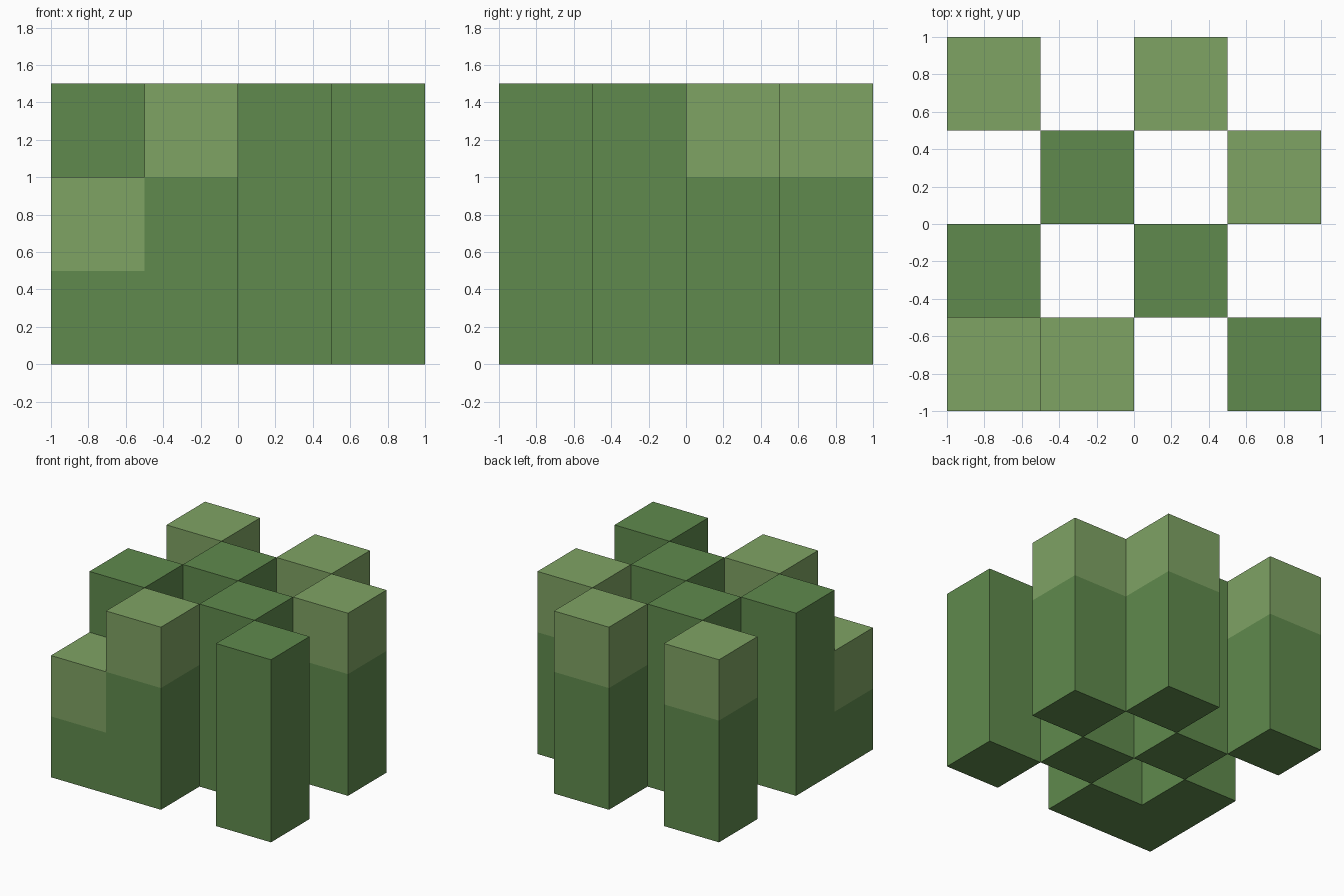
import bpy, bmesh
from mathutils import Vector

if "Cube" in bpy.data.objects:
    bpy.data.objects.remove(bpy.data.objects["Cube"])

CELL = 0.5
# Column heights in cells, rows from front (-y) to back (+y)
HEIGHTS = ["2303", "3030", "0303", "3030"]
# Columns whose top cell is the light green
CAPPED = ["1100", "0000", "0001", "1010"]
DIRECTIONS = [(1, 0, 0), (-1, 0, 0), (0, 1, 0), (0, -1, 0), (0, 0, 1), (0, 0, -1)]


def make_material(name, color):
    mat = bpy.data.materials.new(name)
    mat.diffuse_color = (*color, 1)
    mat.use_nodes = True
    mat.node_tree.nodes["Principled BSDF"].inputs["Base Color"].default_value = mat.diffuse_color
    return mat


def build_cells(name, cells, filled, mat):
    """Make one object from grid cells, keeping only the exposed faces."""
    bm = bmesh.new()
    for cell in cells:
        centre = Vector(((cell[0] - 1.5) * CELL, (cell[1] - 1.5) * CELL, (cell[2] + 0.5) * CELL))
        for d in DIRECTIONS:
            if tuple(c + o for c, o in zip(cell, d)) in filled:
                continue
            n = Vector(d)
            u = Vector((d[1], d[2], d[0]))
            v = n.cross(u)
            corners = [(-1, -1), (1, -1), (1, 1), (-1, 1)]
            bm.faces.new([bm.verts.new(centre + (n + u * a + v * b) * CELL / 2)
                          for a, b in corners])
    bmesh.ops.remove_doubles(bm, verts=bm.verts, dist=0.001)
    mesh = bpy.data.meshes.new(name)
    bm.to_mesh(mesh)
    bm.free()
    mesh.materials.append(mat)
    bpy.context.collection.objects.link(bpy.data.objects.new(name, mesh))


# Sort the cells into dark columns and light caps
columns, caps = set(), set()
for y, row in enumerate(HEIGHTS):
    for x, h in enumerate(map(int, row)):
        for z in range(h):
            is_cap = z == h - 1 and CAPPED[y][x] == "1"
            (caps if is_cap else columns).add((x, y, z))

filled = columns | caps
build_cells("columns", sorted(columns), filled, make_material("dark_green", (0.115, 0.254, 0.074)))
build_cells("column_caps", sorted(caps), filled, make_material("light_green", (0.212, 0.366, 0.127)))
